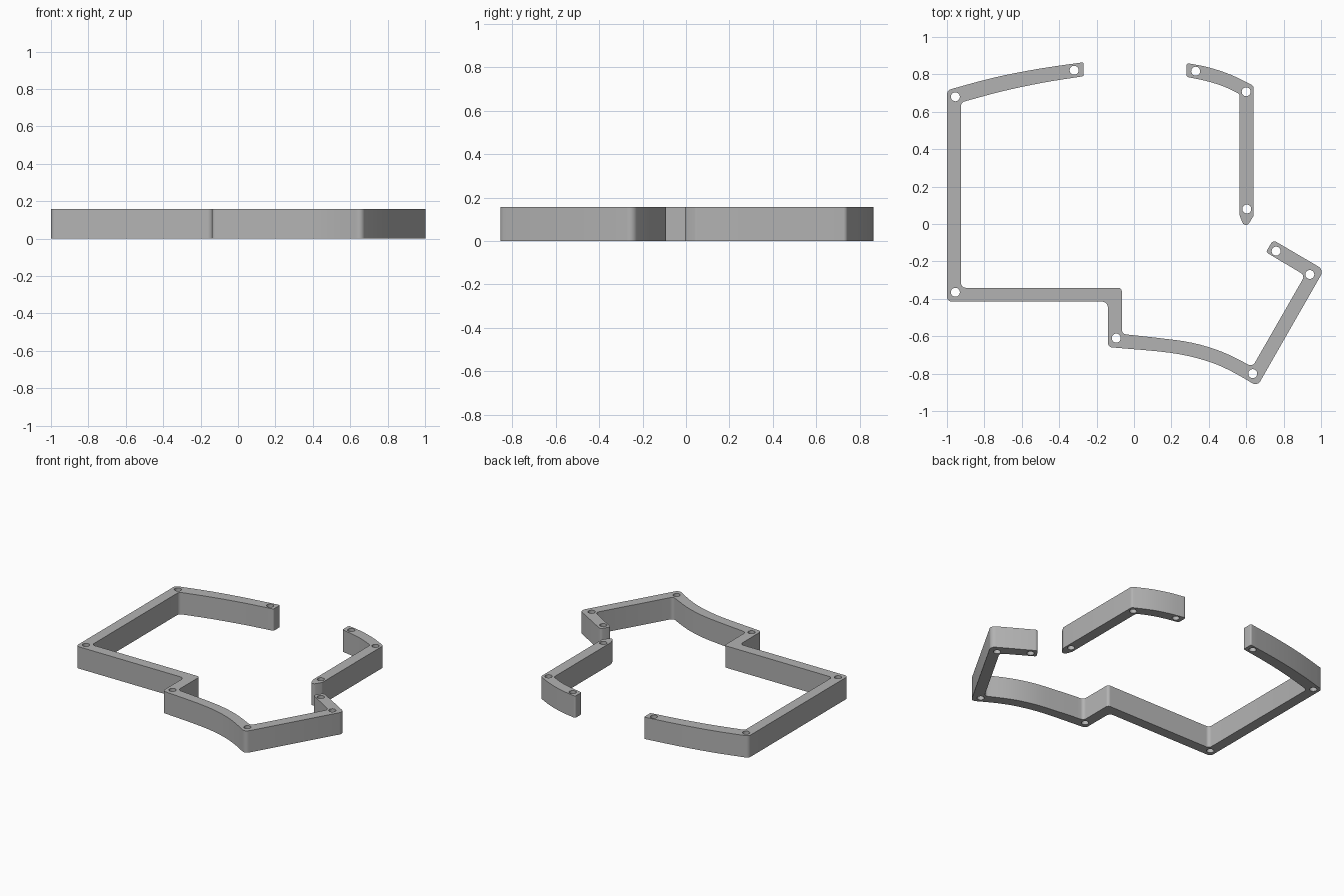
import bpy, bmesh, math
from mathutils import Vector

if "Cube" in bpy.data.objects:
    bpy.data.objects.remove(bpy.data.objects["Cube"])

HEIGHT = 0.157
HOLE_R = 0.024

grey = bpy.data.materials.new("plain grey")
grey.diffuse_color = (0.45, 0.45, 0.45, 1)
grey.use_nodes = True
grey.node_tree.nodes["Principled BSDF"].inputs["Base Color"].default_value = grey.diffuse_color


def sweep(points, r_start, r_end, steps=4):
    """Smooth curved edge through points, with rounded corners at its two ends."""
    p = [Vector(q) for q in points]
    p = [2 * p[0] - p[1]] + p + [2 * p[-1] - p[-2]]
    out = []
    for a, b, c, d in zip(p, p[1:], p[2:], p[3:]):
        for i in range(steps):
            t = i / steps
            q = 0.5 * (2 * b + (c - a) * t + (2 * a - 5 * b + 4 * c - d) * t * t
                       + (3 * b - a - 3 * c + d) * t ** 3)
            out.append((q.x, q.y, 0))
    out[0] = (*points[0], r_start)
    out.append((*points[-1], r_end))
    return out


def round_corners(corners, steps=6):
    """Replace each (x, y, radius) corner with a fillet arc."""
    out = []
    for i, (x, y, r) in enumerate(corners):
        v = Vector((x, y))
        if r == 0:
            out.append(v)
            continue
        a = Vector(corners[i - 1][:2]) - v
        b = Vector(corners[(i + 1) % len(corners)][:2]) - v
        half = a.angle(b) / 2
        cut = min(r / math.tan(half), 0.9 * a.length, 0.9 * b.length)
        r = cut * math.tan(half)
        centre = v + (a.normalized() + b.normalized()).normalized() * (r / math.sin(half))
        start, end = v + a.normalized() * cut - centre, v + b.normalized() * cut - centre
        turn = start.angle_signed(end)
        for k in range(steps + 1):
            ang = math.atan2(start.y, start.x) - turn * k / steps
            out.append(centre + r * Vector((math.cos(ang), math.sin(ang))))
    return out


def wall(name, corners, holes):
    """Extruded outline with round through holes."""
    loops = [round_corners(corners)]
    for hx, hy in holes:
        loops.append([Vector((hx + HOLE_R * math.cos(k * math.tau / 24),
                              hy + HOLE_R * math.sin(k * math.tau / 24))) for k in range(24)])
    curve = bpy.data.curves.new(name, 'CURVE')
    curve.dimensions = '2D'
    curve.fill_mode = 'BOTH'
    curve.extrude = HEIGHT / 2
    for loop in loops:
        s = curve.splines.new('POLY')
        s.points.add(len(loop) - 1)
        for pt, v in zip(s.points, loop):
            pt.co = (v.x, v.y, 0, 1)
        s.use_cyclic_u = True
    ob = bpy.data.objects.new(name, curve)
    ob.location.z = HEIGHT / 2
    bpy.context.collection.objects.link(ob)
    bpy.ops.object.select_all(action='DESELECT')
    ob.select_set(True)
    bpy.context.view_layer.objects.active = ob
    bpy.ops.object.convert(target='MESH')
    ob = bpy.context.object
    # Weld caps to sides
    bm = bmesh.new()
    bm.from_mesh(ob.data)
    bmesh.ops.remove_doubles(bm, verts=bm.verts, dist=0.0002)
    bmesh.ops.recalc_face_normals(bm, faces=bm.faces)
    bm.to_mesh(ob.data)
    bm.free()
    ob.data.materials.clear()
    ob.data.materials.append(grey)
    bpy.ops.object.shade_smooth_by_angle(angle=math.radians(35))


# Long stepped wall, from its upper end round the left and front to the right tip
long_wall = (
    sweep([(-0.27, 0.79), (-0.49, 0.755), (-0.71, 0.708), (-0.925, 0.65)], 0.008, 0.025)
    + [(-0.925, -0.341, 0.025), (-0.065, -0.341, 0.02)]
    + sweep([(-0.065, -0.588), (0.135, -0.61), (0.31, -0.635), (0.47, -0.683),
             (0.634, -0.763)], 0.025, 0.025)
    + [(0.914, -0.275, 0.025), (0.705, -0.15, 0.012), (0.744, -0.086, 0.02),
       (1.016, -0.245, 0.035)]
    + sweep([(0.66, -0.867), (0.51, -0.782), (0.375, -0.728), (0.19, -0.688),
             (-0.14, -0.658)], 0.03, 0.025)
    + [(-0.14, -0.415, 0.03), (-1.0, -0.415, 0.025)]
    + sweep([(-1.0, 0.715), (-0.76, 0.78), (-0.52, 0.828), (-0.27, 0.865)], 0.03, 0.008)
)
wall("long_wall", long_wall,
     [(-0.955, 0.68), (-0.32, 0.822), (-0.955, -0.365), (-0.095, -0.61),
      (0.635, -0.80), (0.94, -0.27), (0.76, -0.145)])

# Short wall with a curved upper arm and a pointed lower end
short_wall = (
    sweep([(0.28, 0.861), (0.4, 0.837), (0.52, 0.797), (0.64, 0.738)], 0.012, 0.02)
    + [(0.64, 0.045, 0.02), (0.595, -0.03, 0.02), (0.565, 0.045, 0.02)]
    + sweep([(0.565, 0.695), (0.48, 0.735), (0.385, 0.765), (0.28, 0.787)], 0.02, 0.012)
)
wall("short_wall", short_wall, [(0.33, 0.817), (0.6, 0.707), (0.603, 0.08)])
